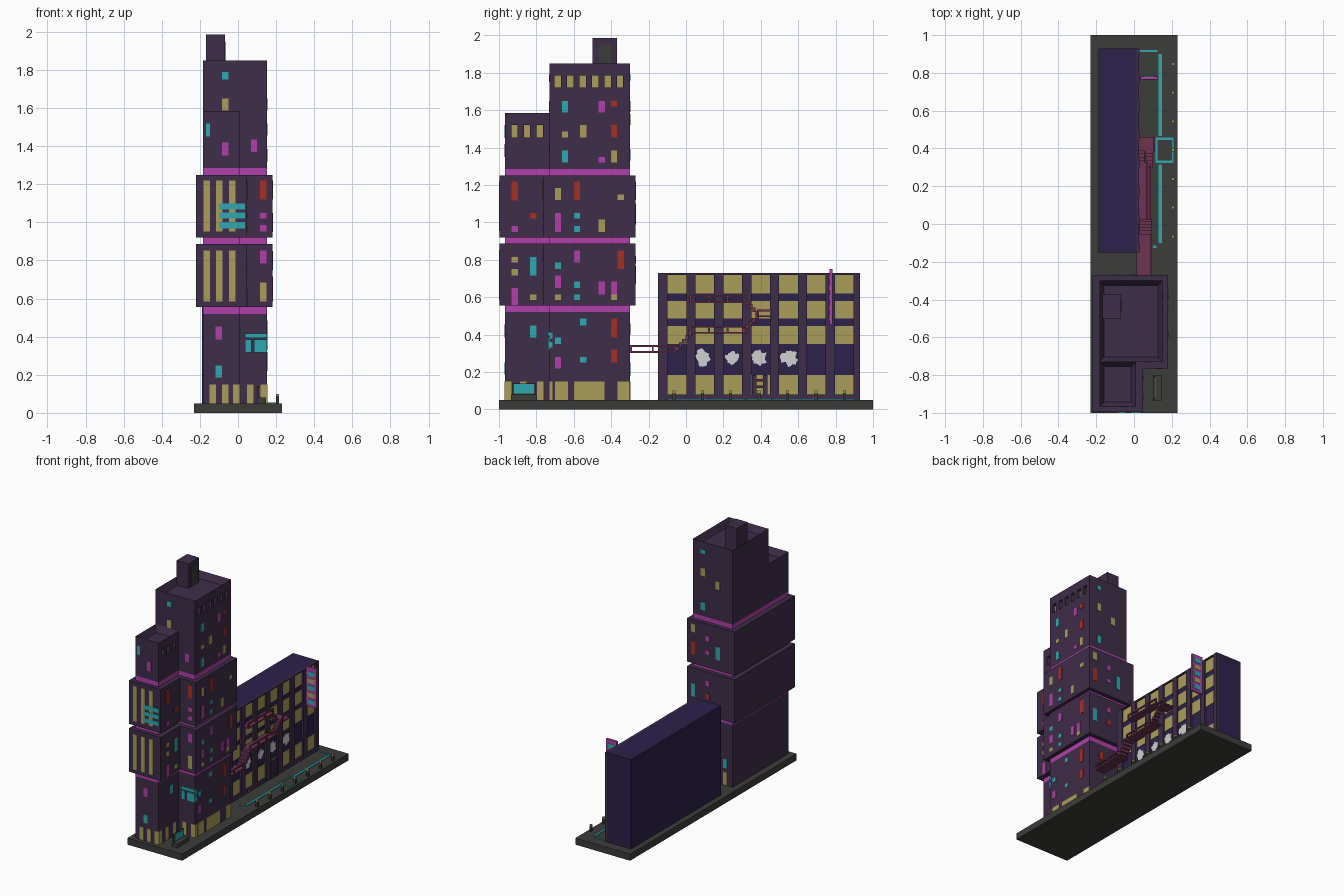
import bpy, bmesh, math, random
from mathutils import Matrix, Vector

if "Cube" in bpy.data.objects:
    bpy.data.objects.remove(bpy.data.objects["Cube"])

random.seed(4)
HEX = {"wall_purple": "3f2d49", "navy": "2d214b", "asphalt_grey": "3c3c3a", "window_yellow": "ac9d5b",
       "neon_cyan": "2fa8b0", "neon_magenta": "b040aa", "window_red": "a63022", "iron_rose": "6f3352",
       "glass_white": "d0d0d0"}


def linear(v):
    v /= 255
    return v / 12.92 if v <= 0.04045 else ((v + 0.055) / 1.055) ** 2.4


MATS = {}
for key, h in HEX.items():
    MATS[key] = bpy.data.materials.new(key)
    MATS[key].diffuse_color = [linear(int(h[i:i + 2], 16)) for i in (0, 2, 4)] + [1]
P, N, G, Y, C, M, R, I, W = HEX


class Part:
    """One named object gathered from boxes; each box has its own colour."""
    def __init__(self, name):
        self.name, self.bm, self.used = name, bmesh.new(), []

    def slot(self, mat):
        if mat not in self.used:
            self.used.append(mat)
        return self.used.index(mat)

    def box(self, mat, x0, x1, y0, y1, z0, z1):
        m = Matrix.Translation(((x0 + x1) / 2, (y0 + y1) / 2, (z0 + z1) / 2)) @ \
            Matrix.Diagonal((x1 - x0, y1 - y0, z1 - z0, 1))
        vs = bmesh.ops.create_cube(self.bm, size=1, matrix=m)["verts"]
        for f in {f for v in vs for f in v.link_faces}:
            f.material_index = self.slot(mat)

    def prism(self, mat, pts, vec):
        f = self.bm.faces.new([self.bm.verts.new(p) for p in pts])
        ext = bmesh.ops.extrude_face_region(self.bm, geom=[f], use_keep_orig=True)["geom"]
        bmesh.ops.translate(self.bm, vec=vec, verts=[v for v in ext if isinstance(v, bmesh.types.BMVert)])
        for face in self.bm.faces:
            if face.is_valid and any(v in ext for v in face.verts) or face == f:
                face.material_index = self.slot(mat)
        bmesh.ops.recalc_face_normals(self.bm, faces=self.bm.faces)

    def sunk_roof(self, inset, depth):
        top = max(self.bm.faces, key=lambda f: f.calc_center_median().z)
        bmesh.ops.inset_region(self.bm, faces=[top], thickness=inset)
        bmesh.ops.translate(self.bm, vec=(0, 0, -depth), verts=top.verts)

    def side(self, x, wins, w=0.034):      # plates on a face looking along x
        for c, z0, z1, mat in wins:
            self.box(mat, x - 0.003, x + 0.003, c - w / 2, c + w / 2, z0, z1)

    def front(self, y, wins, w=0.034):     # plates on a face looking along y
        for c, z0, z1, mat in wins:
            self.box(mat, c - w / 2, c + w / 2, y - 0.003, y + 0.003, z0, z1)

    def done(self):
        me = bpy.data.meshes.new(self.name)
        self.bm.to_mesh(me)
        ob = bpy.data.objects.new(self.name, me)
        bpy.context.collection.objects.link(ob)
        for k in self.used:
            me.materials.append(MATS[k])
        return ob


p = Part("ground_slab")
p.box(G, -0.23, 0.23, -1, 1, 0, 0.05)
p.done()


# tower: stacked L-shaped storeys with glowing bands between
def tier(name, mat, x0, x1, xs, y0, ys, y1, z0, z1):
    t = Part(name)
    t.prism(mat, [(x, y, z0) for x, y in ((x0, y0), (xs, y0), (xs, ys), (x1, ys), (x1, y1), (x0, y1))],
            (0, 0, z1 - z0))
    t.done()


SLIM = (-0.183, 0.151, 0.01, -0.967, -0.73, -0.3)
WIDE = (-0.22, 0.18, 0.047, -0.996, -0.765, -0.27)
tier("tower_base", P, *SLIM, 0.05, 0.52)
tier("tower_middle_lower", P, *WIDE, 0.556, 0.886)
tier("tower_middle_upper", P, *WIDE, 0.92, 1.25)
for i, z in enumerate((0.52, 0.886, 1.25)):
    tier(f"neon_band_{i + 1}", M, *SLIM, z, z + 0.035)

# tower crowns with sunk roofs and deep recessed windows
glow = Part("crown_window_glass")
for name, dims, ys, z0 in (
        ("tower_crown", (-0.183, 0.151, -0.73, -0.3, 1.285, 1.85), [-0.685 + 0.0665 * i for i in range(6)], 1.72),
        ("tower_crown_front", (-0.183, 0.01, -0.967, -0.73, 1.285, 1.585), [-0.917, -0.85, -0.782], 1.455)):
    p = Part(name)
    p.box(P, *dims)
    p.sunk_roof(0.035, 0.05)
    ob = p.done()
    cut = Part(name + "_cutter")
    for y in ys:
        cut.box(P, dims[1] - 0.025, dims[1] + 0.02, y - 0.017, y + 0.017, z0, z0 + 0.065)
        glow.box(Y, dims[1] - 0.029, dims[1] - 0.023, y - 0.017, y + 0.017, z0, z0 + 0.065)
    cutter = cut.done()
    cutter.hide_render = True
    mod = ob.modifiers.new("recesses", "BOOLEAN")
    mod.object, mod.operation, mod.solver = cutter, "DIFFERENCE", "EXACT"
    dg = bpy.context.evaluated_depsgraph_get()
    ob.data = bpy.data.meshes.new_from_object(ob.evaluated_get(dg))
    ob.modifiers.clear()
    bpy.data.objects.remove(cutter)
glow.done()

p = Part("roof_stair_hut")
p.box(P, -0.168, -0.068, -0.5, -0.37, 1.79, 1.985)
p.box(G, -0.07, -0.065, -0.465, -0.4, 1.8, 1.95)
p.done()

# tower windows, right-hand side
p = Part("tower_side_windows")
p.side(0.151, [(-.647, 1.587, 1.65, C), (-.45, 1.587, 1.65, M), (-.385, 1.62, 1.65, R), (-.647, 1.455, 1.485, Y),
               (-.55, 1.455, 1.52, Y), (-.385, 1.455, 1.52, R), (-.647, 1.32, 1.385, C), (-.45, 1.32, 1.35, M),
               (-.385, 1.32, 1.385, Y), (-.684, .35, .385, C), (-.684, .22, .28, M), (-.55, .45, .485, C),
               (-.55, .25, .28, C), (-.385, .385, .485, R), (-.385, .25, .32, R)])
p.side(0.18, [(-.684, 1.12, 1.185, Y), (-.583, 1.12, 1.22, R), (-.348, 1.12, 1.15, Y), (-.684, .95, 1.05, M),
              (-.583, 1.02, 1.05, C), (-.583, .95, .98, C), (-.45, .95, 1.015, Y), (-.583, .785, .85, M),
              (-.348, .75, .85, R), (-.684, .75, .785, C), (-.684, .585, .615, Y), (-.684, .65, .715, M),
              (-.583, .65, .685, C), (-.583, .585, .615, C), (-.45, .615, .685, M), (-.385, .615, .685, M),
              (-.385, .585, .615, Y)])
p.side(0.047, [(-.915, 1.117, 1.22, R), (-.817, 1.02, 1.05, R), (-.915, .95, .98, M), (-.915, .785, .815, Y),
               (-.915, .715, .75, Y), (-.817, .715, .815, C), (-.915, .555, .65, M), (-.817, .585, .615, Y)])
p.side(0.01, [(-.817, .385, .45, C), (-.95, .05, .15, Y), (-.87, .05, .15, Y), (-.78, .05, .15, Y)])
for y0, y1 in ((-.73, -.715), (-.70, -.63), (-.60, -.435), (-.365, -.302)):   # shop fronts
    p.side(0.151, [((y0 + y1) / 2, .05, .15, Y)], y1 - y0)
p.side(0.151, [(-.722, .33, .36, C), (-.722, .38, .41, C)], 0.015)
p.done()

# tower windows, front
p = Part("tower_front_windows")
p.front(-0.73, [(-.068, 1.75, 1.79, C), (-.068, 1.588, 1.65, Y), (.084, 1.37, 1.435, M),
                (.065, .05, .15, Y), (.134, .05, .15, Y)])
p.front(-0.967, [(-.068, 1.35, 1.42, M), (-.1, .386, .454, M), (-.1, .186, .25, C),
                 (-.132, .05, .15, Y), (-.068, .05, .15, Y), (-.008, .05, .15, Y)])
p.front(-0.967, [(-.158, 1.45, 1.52, C)], 0.022)
for z0, z1 in ((.585, .853), (.953, 1.22)):
    p.front(-0.996, [(x, z0, z1, Y) for x in (-.165, -.099, -.031)])
p.front(-0.765, [(.133, 1.12, 1.22, R), (.133, 1.02, 1.05, M), (.133, .953, .985, M),
                 (.133, .785, .853, M), (.133, .585, .685, Y)])
p.done()

# tower windows, back
p = Part("tower_back_windows")
p.front(-0.3, [(.067, 1.76, 1.79, C), (.067, 1.59, 1.65, Y), (-.058, 1.52, 1.58, Y), (.067, 1.33, 1.39, C),
               (-.12, .05, .15, Y), (.1, .05, .15, Y), (-.12, .18, .25, C), (.05, .4, .46, R)])
p.front(-0.27, [(.13, 1.16, 1.22, Y), (.13, .99, 1.09, R), (.005, 1.12, 1.16, M), (.005, 1.02, 1.05, M),
                (-.08, 1.0, 1.1, C), (.13, .67, .77, C), (.005, .78, .82, M), (.005, .68, .72, R)])
p.done()

# flat neon signs on the tower front
p = Part("front_neon_signs")
for z in (.969, 1.02, 1.068):
    p.box(C, -.1, .037, -1, -.992, z, z + .032)
for x0, x1, z0, z1 in ((.037, .07, .318, .386), (.084, .152, .318, .386), (.037, .152, .393, .417)):
    p.box(C, x0, x1, -.739, -.73, z0, z1)
p.done()

# long low building behind the tower
FX = 0.013
p = Part("long_building")
p.box(N, -0.188, FX, -0.15, 0.93, 0.05, 0.73)
p.done()
cols = [-0.048 + 0.149 * i for i in range(7)]
p = Part("facade_frame")
for y0, y1 in zip([-0.15] + [c + .05 for c in cols], [c - .05 for c in cols] + [0.93]):
    p.box(P, FX, FX + 0.015, y0, y1, 0.05, 0.73)
p.box(P, FX, FX + 0.014, -0.15, 0.93, 0.72, 0.73)
p.box(P, FX, FX + 0.014, -0.15, 0.93, 0.05, 0.08)
p.done()
p = Part("facade_windows")
for z0, z1 in ((.62, .72), (.485, .58), (.35, .447), (.08, .185)):
    p.side(FX, [(c, z0, z1, Y) for c in cols], 0.1)
for y, z in ((.09, .06), (.69, .06)):      # small lamps at the foot
    p.box(M, FX + .012, FX + .022, y - .008, y + .008, z - .006, z + .006)
p.done()

# shattered glass shards
p = Part("broken_glass")
for y, r in ((.09, .048), (.247, .038), (.39, .048), (.553, .048)):
    pts = []
    for i in range(22):
        a, k = math.tau * i / 22, r * random.uniform(.62, 1.1)
        pts.append((FX + .001, y + k * math.cos(a), .278 + k * math.sin(a)))
    p.prism(W, pts, (.004, 0, 0))
p.done()

# entrance door frame
p = Part("entrance_door")
for y in (.366, .424):
    p.box(P, FX, FX + .02, y - .012, y + .012, .05, .185)
for z in (.115, .15):
    p.box(P, FX, FX + .02, .37, .42, z, z + .012)
p.done()


# fire escape: railed landings and stairs
def landing(name, x1, y0, y1, z):
    t = Part(name)
    t.box(I, FX, x1, y0, y1, z, z + .01)
    t.box(I, x1 - .01, x1, y0, y1, z + .032, z + .042)
    n = max(1, round((y1 - y0) / .1))
    for i in range(n + 1):
        y = y0 + (y1 - y0 - .01) * i / n
        t.box(I, x1 - .01, x1, y, y + .01, z, z + .04)
    t.done()


def stairs(name, x0, x1, ya, yb, za, zb, n):
    t = Part(name)
    dy = (yb - ya) / n
    for i in range(n):
        y, z = ya + dy * i, za + (zb - za) * (i + .5) / n
        t.box(I, x0, x1, min(y, y + dy), max(y, y + dy), z - .012, z + .012)
    t.done()


landing("escape_walkway", .095, -.3, -.055, .303)
stairs("escape_stairs_low", .03, .095, -.055, .03, .315, .415, 5)
landing("escape_landing_middle", .09, .02, .325, .405)
stairs("escape_stairs_middle", .06, .1, .3, .39, .415, .505, 5)
landing("escape_landing_turn", .11, .38, .46, .493)
stairs("escape_stairs_high", .02, .055, .39, .32, .505, .58, 4)
landing("escape_landing_top", .075, .02, .325, .57)

# hanging neon sign, abstract coloured tiles on a bright frame
p = Part("hanging_sign")
p.box(M, .035, .125, .766, .782, .455, .75)
p.box(I, FX, .04, .77, .778, .5, .51)
p.box(I, FX, .04, .77, .778, .69, .7)
for i in range(5):
    z = .475 + .053 * i
    p.box((C, Y)[i % 2], .052, .108, .763, .785, z, z + .034)
p.done()

# street: painted neon lines, bollards and a screen bench
p = Part("street_lines")
for x0, x1, y0, y1 in ((.13, .147, .465, .9), (.13, .147, -.1, .315), (.115, .21, .445, .457), (.115, .21, .323, .335),
                       (.115, .125, .323, .457), (.2, .21, .323, .457), (.03, .125, .91, .92), (.1, .12, -.127, -.115)):
    p.box(C, x0, x1, y0, y1, .048, .055)
p.done()
p = Part("bollards")
for i in range(7):
    y = -.065 + .152 * i
    p.box(G, .199, .215, y - .008, y + .008, .05, .088)
    p.box(Y, .199, .215, y - .008, y + .008, .088, .1)
p.done()
p = Part("screen_bench")
p.box(G, .1, .146, -.935, -.8, .05, .08)
p.box(G, .1, .11, -.93, -.805, .08, .14)
p.box(C, .109, .116, -.92, -.812, .085, .137)
p.done()

for m in bpy.data.materials:
    if m.users and not m.is_grease_pencil:
        m.use_nodes = True
        m.node_tree.nodes["Principled BSDF"].inputs["Base Color"].default_value = m.diffuse_color
